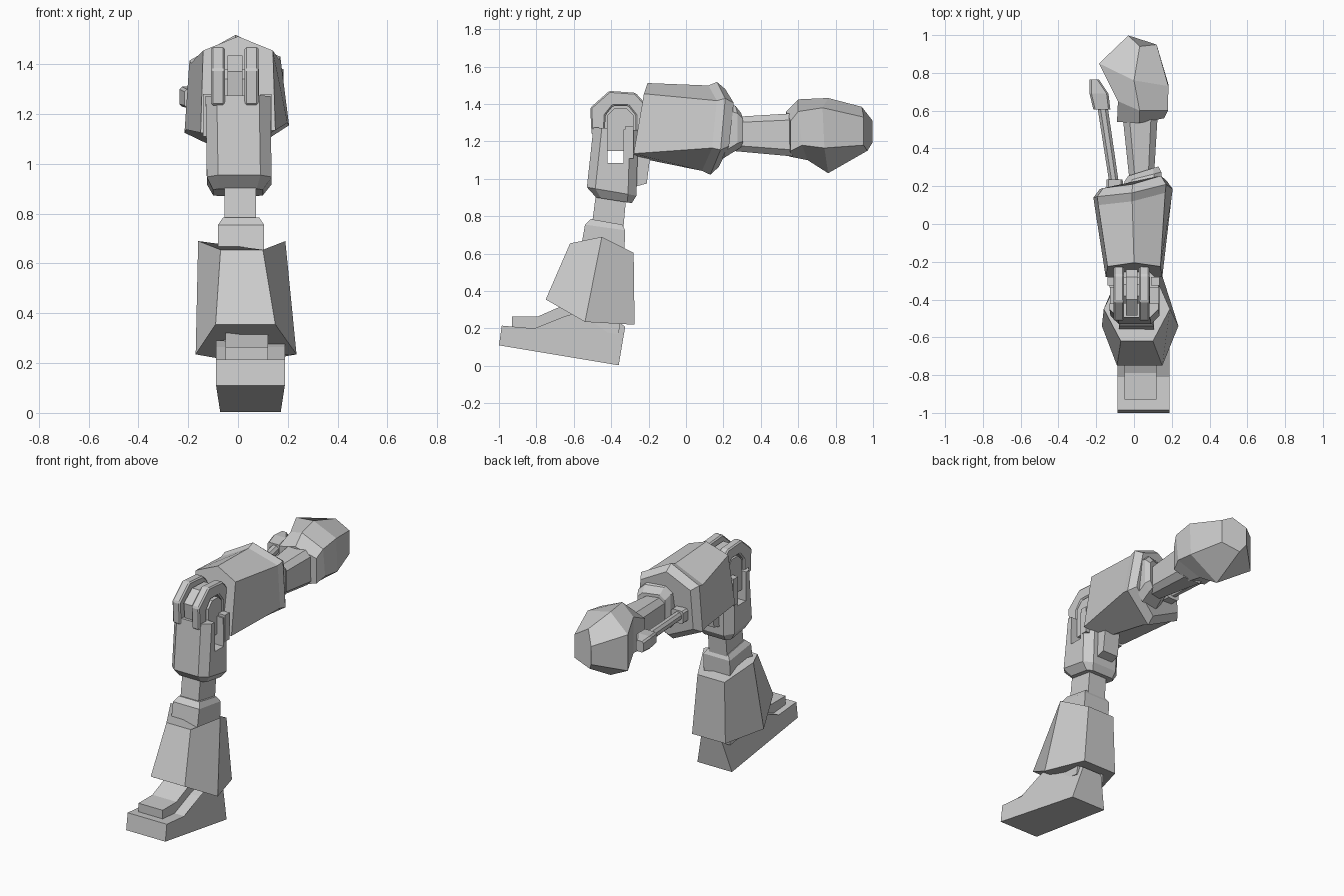
import bpy, bmesh


def loft(name, rings):
    """Skin a closed solid through rings holding equal numbers of points."""
    bm = bmesh.new()
    vs = [[bm.verts.new(p) for p in r] for r in rings]
    n = len(vs[0])
    for a, b in zip(vs, vs[1:]):
        for i in range(n):
            j = (i + 1) % n
            bm.faces.new((a[i], a[j], b[j], b[i]))
    bm.faces.new(vs[0][::-1])
    bm.faces.new(vs[-1])
    bmesh.ops.recalc_face_normals(bm, faces=bm.faces[:])
    me = bpy.data.meshes.new(name)
    bm.to_mesh(me)
    bm.free()
    ob = bpy.data.objects.new(name, me)
    bpy.context.collection.objects.link(ob)
    return ob


def plate(name, profile, x0, x1, bevel=0):
    """Extrude a (y, z) side profile from x0 to x1."""
    ob = loft(name, [[(x, y, z) for y, z in profile] for x in (x0, x1)])
    if bevel:
        m = ob.modifiers.new("chamfer", 'BEVEL')
        m.width, m.segments, m.limit_method = bevel, 1, 'ANGLE'
    return ob


def oct_z(x0, x1, y0, y1, zf, zb, c):
    """Chamfered rectangle in plan; height runs from zf at front to zb at back."""
    pts = [(x0 + c, y0), (x1 - c, y0), (x1, y0 + c), (x1, y1 - c),
           (x1 - c, y1), (x0 + c, y1), (x0, y1 - c), (x0, y0 + c)]
    return [(x, y, zf + (zb - zf) * (y - y0) / (y1 - y0)) for x, y in pts]


def rect_z(x0, x1, y0, y1, zf, zb):
    """Plain rectangle in plan with a front-to-back slope."""
    return [(x0, y0, zf), (x1, y0, zf), (x1, y1, zb), (x0, y1, zb)]


def oct_y(x0, x1, z0, z1, y, c, skew=0):
    """Chamfered rectangle facing along y; skew shifts the right side along y."""
    pts = [(x0 + c, z0), (x1 - c, z0), (x1, z0 + c), (x1, z1 - c),
           (x1 - c, z1), (x0 + c, z1), (x0, z1 - c), (x0, z0 + c)]
    return [(x, y + skew * (x - x0) / (x1 - x0), z) for x, z in pts]


def box(name, x0, x1, y0, y1, z0, z1):
    return plate(name, [(y0, z0), (y1, z0), (y1, z1), (y0, z1)], x0, x1)


# Foot: wedge with tilted sole; the heel narrows upwards
foot = plate("foot", [(-1, .11), (-.36, .003), (-.325, .21), (-.45, .29), (-.56, .29),
                      (-.65, .265), (-.81, .2), (-.985, .215)], -.088, .188)
for v in foot.data.vertices:
    if v.co.y > -.5:
        k = .5 if v.co.z > .15 else .88
        v.co.x = .05 + (v.co.x - .05) * k
plate("toe_cap", [(-.93, .19), (-.5, .22), (-.48, .36), (-.63, .335),
                  (-.79, .265), (-.93, .265)], -.05, .12)
loft("ankle", [rect_z(-.06, .14, -.58, -.36, .2, .17),
               rect_z(-.05, .13, -.54, -.33, .4, .4)])

# Flared shin armour
loft("shin_armour", [
    [(-.09, -.75, .355), (.15, -.75, .355), (.235, -.54, .235),
     (.15, -.275, .22), (-.085, -.275, .22), (-.17, -.54, .235)],
    [(-.07, -.62, .655), (.10, -.62, .655), (.19, -.45, .69),
     (.115, -.28, .605), (-.075, -.28, .605), (-.16, -.45, .69)]])

# Collar and neck below the knee
loft("shin_collar", [rect_z(-.08, .105, -.56, -.33, .64, .60),
                     rect_z(-.08, .105, -.54, -.325, .755, .725),
                     rect_z(-.06, .085, -.51, -.34, .785, .755)])
loft("knee_neck", [rect_z(-.055, .072, -.51, -.34, .7, .68),
                   rect_z(-.055, .072, -.48, -.32, .93, .90)])

# Knee housing with a slot cut straight through from side to side
housing = loft("knee_housing", [oct_z(-.10, .10, -.48, -.29, .90, .87, .025),
                                oct_z(-.125, .135, -.53, -.265, .955, .91, .045),
                                oct_z(-.13, .13, -.495, -.255, 1.275, 1.26, .045)])
slot = box("slot_cutter", -.3, .3, -.42, -.335, 1.085, 1.5)
slot.hide_render = True
slot.hide_set(True)
cut = housing.modifiers.new("slot", 'BOOLEAN')
cut.object, cut.operation, cut.solver = slot, 'DIFFERENCE', 'EXACT'
plate("knee_back_block", [(-.30, .95), (-.21, .975), (-.19, 1.13), (-.29, 1.13)],
      -.05, .06)

# Knee hinge: two outer arched guards, a lower centre guard and a hub
arch = [(-.505, 1.235), (-.512, 1.38), (-.41, 1.47), (-.27, 1.46), (-.225, 1.41),
        (-.225, 1.22), (-.27, 1.22), (-.27, 1.34), (-.31, 1.39), (-.39, 1.39),
        (-.43, 1.34), (-.435, 1.235)]
for side, x0 in (("left", -.108), ("right", .027)):
    plate(f"knee_guard_{side}", arch, x0, x0 + .055, .008)
plate("knee_guard_centre", [(-.47, 1.24), (-.485, 1.37), (-.4, 1.435), (-.28, 1.43),
                            (-.24, 1.38), (-.24, 1.2)], -.043, .018)
plate("knee_hub", [(-.42, 1.15), (-.335, 1.15), (-.335, 1.23), (-.28, 1.26), (-.28, 1.34),
                   (-.32, 1.38), (-.38, 1.38), (-.42, 1.34)], -.1, .085)
for side, x0 in (("left", -.14), ("right", .09)):
    box(f"hinge_post_{side}", x0, x0 + .045, -.325, -.28, 1.11, 1.28)

# Thigh armour: six-sided shell growing towards the hip, with an inset end
shell = [(-.01, 1.518), (.17, 1.43), (.205, 1.155), (0, 1.022), (-.215, 1.125), (-.195, 1.415)]
yr = [.165, .21, .185, .13, .14, .145]
rim = [(x, y, z) for (x, z), y in zip(shell, yr)]
rear = [(x * .84, y + .045, 1.28 + (z - 1.28) * .84) for x, y, z in rim]
mid = [(x * .97, y - .045, 1.28 + (z - 1.28) * .92) for x, y, z in rim]
loft("thigh_armour", [
    [(0, -.205, 1.512), (.14, -.225, 1.455), (.15, -.28, 1.135),
     (0, -.27, 1.115), (-.15, -.28, 1.125), (-.14, -.225, 1.455)],
    mid, rim, rear])

# Hip collar and tapered arm
loft("hip_collar", [oct_y(-.06, .145, 1.11, 1.41, .16, .04, .05),
                    oct_y(-.05, .145, 1.15, 1.39, .225, .04, .05),
                    oct_y(-.03, .13, 1.17, 1.35, .255, .03, .05)])
loft("hip_arm", [oct_y(-.025, .105, 1.15, 1.33, .24, .03),
                 oct_y(-.06, .125, 1.12, 1.35, .57, .035)])

# Hip ball: six big-faceted sides (top, right pair, bottom, left pair)
loft("hip_ball", [
    [(.03, .535, 1.36), (.16, .56, 1.31), (.16, .56, 1.15),
     (.04, .55, 1.12), (-.09, .54, 1.15), (-.09, .54, 1.33)],
    [(.03, .60, 1.425), (.18, .60, 1.36), (.18, .62, 1.18),
     (.04, .65, 1.10), (-.085, .65, 1.15), (-.085, .65, 1.38)],
    [(0, .76, 1.432), (.182, .73, 1.38), (.182, .74, 1.165),
     (0, .76, 1.03), (-.185, .85, 1.14), (-.185, .85, 1.37)],
    [(.03, .94, 1.385), (.12, .95, 1.33), (.12, .95, 1.18),
     (0, .97, 1.15), (-.03, .998, 1.195), (-.03, .998, 1.31)]])

# Side piston: slim rod between two end blocks
loft("piston_rod", [oct_y(-.125, -.075, 1.205, 1.255, .18, .014),
                    oct_y(-.2, -.145, 1.24, 1.295, .66, .015)])
loft("piston_base", [oct_y(-.145, -.055, 1.19, 1.27, .15, .01),
                     oct_y(-.145, -.06, 1.19, 1.27, .235, .01)])
loft("piston_end", [oct_y(-.215, -.125, 1.225, 1.3, .605, .01),
                    oct_y(-.235, -.135, 1.23, 1.31, .69, .01),
                    oct_y(-.235, -.185, 1.235, 1.305, .765, .01)])
